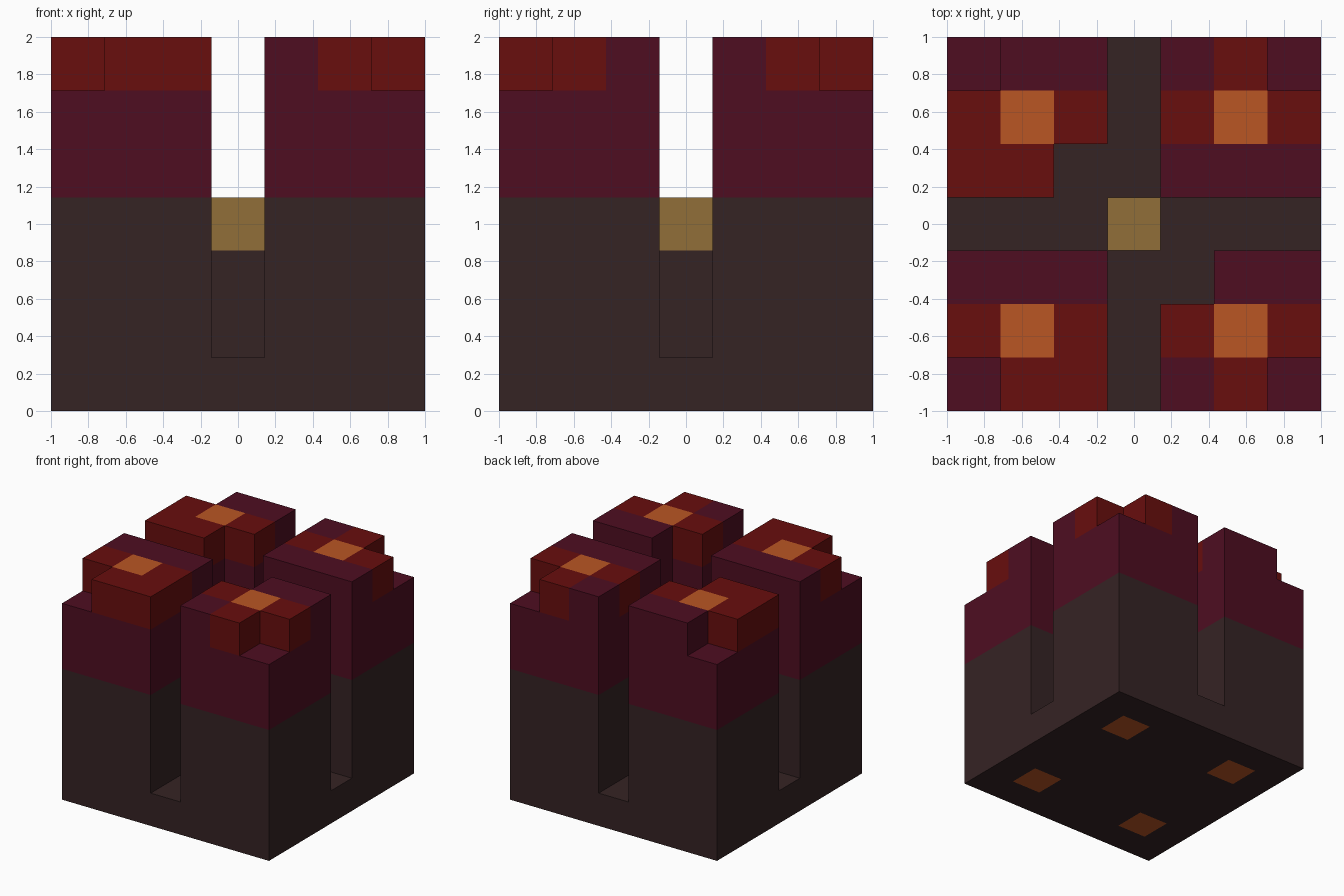
import bpy
import bmesh
from mathutils import Vector

if "Cube" in bpy.data.objects:
    bpy.data.objects.remove(bpy.data.objects["Cube"], do_unlink=True)

N = 7              # blocks along each side
CELL = 2 / N       # block size
STONE_TOP = 4      # layers of dark stone below the crimson tops


def linear(c):
    c /= 255
    return c / 12.92 if c <= 0.04045 else ((c + 0.055) / 1.055) ** 2.4


def material(name, *rgb):
    mat = bpy.data.materials.new(name)
    mat.use_nodes = True
    colour = (*map(linear, rgb), 1)
    mat.diffuse_color = colour
    mat.node_tree.nodes["Principled BSDF"].inputs["Base Color"].default_value = colour
    return mat


MATERIALS = [
    material("dark_stone", 53, 35, 36),
    material("maroon", 78, 13, 33),
    material("deep_red", 104, 14, 13),
    material("orange", 186, 86, 36),
    material("gold", 145, 110, 56),
]
STONE, MAROON, RED, ORANGE, GOLD = range(len(MATERIALS))

# Floor plan, front row first: M maroon, m maroon one block lower,
# R red cap, O orange core, G gold on a post, space open down to the base
PLAN = [
    "mRR MRm",
    "ROR ROR",
    "MMM  MM",
    "   G   ",
    "RR  MMM",
    "ROR ROR",
    "mMM MRm",
]
HEIGHT = {"M": N, "R": N, "O": N, "m": N - 1, "G": STONE_TOP, " ": 1}


def block_colour(x, y, z):
    kind = PLAN[y][x]
    if kind == "O":
        return ORANGE
    if kind == "G" and z == STONE_TOP - 1:
        return GOLD
    if z < STONE_TOP:
        return STONE
    return RED if kind == "R" and z == N - 1 else MAROON


# Every block and its colour
BLOCKS = {
    (x, y, z): block_colour(x, y, z)
    for y in range(N) for x in range(N)
    for z in range(HEIGHT[PLAN[y][x]])
}


def build_part(name, xs, ys, zs):
    """Make the outer skin of the blocks within the given ranges."""
    bm = bmesh.new()
    for cell, colour in BLOCKS.items():
        if not (cell[0] in xs and cell[1] in ys and cell[2] in zs):
            continue
        for axis in range(3):
            for side in (0, 1):
                beside = list(cell)
                beside[axis] += 2 * side - 1
                if tuple(beside) in BLOCKS:
                    continue
                corners = []
                for u, v in ((0, 0), (1, 0), (1, 1), (0, 1)):
                    p = Vector(cell)
                    p[axis] += side
                    p[(axis + 1) % 3] += u
                    p[(axis + 2) % 3] += v
                    corners.append(bm.verts.new(p * CELL - Vector((1, 1, 0))))
                face = bm.faces.new(corners if side else corners[::-1])
                face.material_index = colour
    bmesh.ops.remove_doubles(bm, verts=bm.verts, dist=CELL / 100)
    mesh = bpy.data.meshes.new(name)
    bm.to_mesh(mesh)
    bm.free()
    for mat in MATERIALS:
        mesh.materials.append(mat)
    obj = bpy.data.objects.new(name, mesh)
    bpy.context.collection.objects.link(obj)


# Base slab, centre post and its gold block
everywhere, middle = range(N), range(3, 4)
build_part("base_slab", everywhere, everywhere, range(1))
build_part("centre_post", middle, middle, range(1, STONE_TOP - 1))
build_part("gold_block", middle, middle, range(STONE_TOP - 1, STONE_TOP))

# Four corner pillars
for depth, ys in (("front", range(3)), ("back", range(4, N))):
    for side, xs in (("right", range(3)), ("left", range(4, N))):
        build_part(f"{depth}_{side}_pillar", xs, ys, range(1, N))
